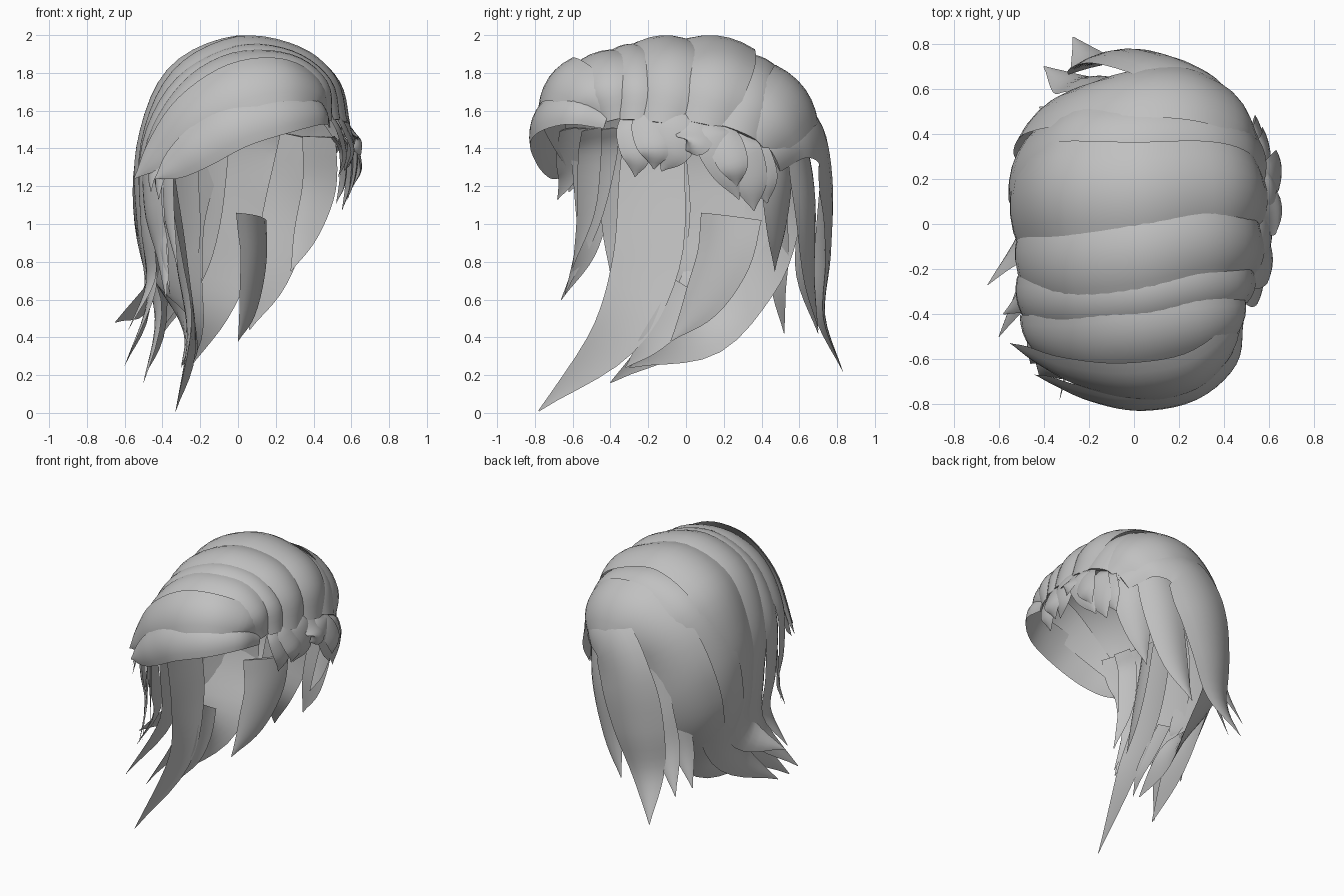
import bpy, bmesh, math
from mathutils import Vector

hair = bpy.data.materials.new("hair_grey")
hair.diffuse_color = (0.53, 0.53, 0.53, 1)
SUB, ACROSS = 5, 6


def spline(pts):
    # Catmull-Rom through (x, y, z, half width) points
    v = [Vector(p) for p in pts]
    v = [2 * v[0] - v[1]] + v + [2 * v[-1] - v[-2]]
    out = []
    for i in range(1, len(v) - 2):
        a, b, c, d = v[i - 1:i + 3]
        for s in range(SUB):
            t = s / SUB
            out.append(0.5 * (2 * b + (c - a) * t + (2 * a - 5 * b + 4 * c - d) * t * t
                              + (3 * b - a - 3 * c + d) * t ** 3))
    return out + [v[-2]]


def strand(name, pts, k=1.0, bulge=0.27, normal=None):
    # Tapered lock: crescent section swept along a path, arched away from the head
    path = spline(pts)
    bm = bmesh.new()
    rings = []
    for i, p in enumerate(path):
        pos, hw = p.xyz, max(p.w, 0.003)
        tan = (path[min(i + 1, len(path) - 1)].xyz - path[max(i - 1, 0)].xyz).normalized()
        n = Vector(normal) if normal else Vector((pos.x, pos.y * k, max(pos.z - 1.25, 0)))
        side = tan.cross(n).normalized()
        out = side.cross(tan)
        ring = []
        for j in range(ACROSS + 1):
            a = -1 + 2 * j / ACROSS
            ring.append(pos + side * a * hw + out * hw * bulge * (1 - a * a))
        for j in range(ACROSS - 1, 0, -1):
            a = -1 + 2 * j / ACROSS
            ring.append(pos + side * a * hw + out * hw * (bulge - 0.2) * (1 - a * a))
        rings.append([bm.verts.new(c) for c in ring])
    m = len(rings[0])
    for r, q in zip(rings, rings[1:]):
        for j in range(m):
            bm.faces.new((r[j], r[(j + 1) % m], q[(j + 1) % m], q[j]))
    bm.faces.new(rings[0])
    bm.faces.new(rings[-1])
    bmesh.ops.recalc_face_normals(bm, faces=bm.faces)
    me = bpy.data.meshes.new(name)
    bm.to_mesh(me)
    bm.free()
    me.shade_smooth()
    me.set_sharp_from_angle(angle=math.radians(40))
    me.materials.append(hair)
    bpy.context.collection.objects.link(bpy.data.objects.new(name, me))


# Fringe sweeping across the forehead
strand("lower_fringe", [(.47, -.42, 1.55, .05), (.43, -.6, 1.6, .08), (.25, -.745, 1.585, .11),
       (0, -.785, 1.525, .13), (-.2, -.75, 1.41, .12), (-.34, -.7, 1.31, .08), (-.44, -.67, 1.24, 0)])
strand("upper_fringe", [(.46, -.4, 1.57, .06), (.42, -.52, 1.7, .11), (.25, -.655, 1.765, .14),
       (0, -.7, 1.725, .155), (-.25, -.665, 1.57, .14), (-.43, -.59, 1.37, .09), (-.55, -.53, 1.24, 0)])

# Bands over the crown, rooted at the side parting
strand("front_band", [(.48, -.38, 1.55, .06), (.45, -.42, 1.73, .1), (.28, -.45, 1.85, .13),
       (0, -.5, 1.85, .15), (-.25, -.53, 1.70, .15), (-.43, -.51, 1.42, .12),
       (-.45, -.5, 1.1, .1), (-.4, -.53, .85, .06), (-.38, -.66, .6, 0)], .5)
strand("narrow_band", [(.52, -.28, 1.55, .07), (.47, -.27, 1.75, .09), (.28, -.28, 1.89, .1),
       (0, -.33, 1.915, .1), (-.3, -.35, 1.75, .11), (-.47, -.35, 1.42, .12),
       (-.48, -.34, 1.0, .11), (-.46, -.32, .7, .08), (-.58, -.4, .44, 0)], .4)
strand("middle_band", [(.55, -.13, 1.53, .11), (.49, -.09, 1.75, .14), (.31, -.08, 1.9, .16),
       (0, -.14, 1.945, .18), (-.31, -.17, 1.78, .18), (-.47, -.17, 1.42, .17),
       (-.47, -.14, 1.0, .16), (-.45, -.22, .6, .12), (-.6, -.5, .25, 0)], .3)
strand("crown_band", [(.56, .1, 1.52, .13), (.5, .15, 1.73, .17), (.33, .18, 1.87, .19),
       (0, .15, 1.94, .215), (-.33, .15, 1.78, .22), (-.48, .12, 1.4, .22),
       (-.48, .08, 1.0, .21), (-.46, -.04, .65, .14), (-.65, -.27, .48, 0)], .4)
strand("rear_crown_band", [(.55, .3, 1.47, .13), (.47, .37, 1.66, .13), (.3, .41, 1.79, .12),
       (0, .41, 1.84, .125), (-.3, .38, 1.7, .15), (-.46, .31, 1.32, .18),
       (-.46, .24, .9, .2), (-.4, .03, .5, .15), (-.5, -.4, .16, 0)], .8)
strand("rear_band", [(.52, .37, 1.43, .13), (.44, .5, 1.57, .17), (.25, .575, 1.675, .19),
       (0, .585, 1.66, .2), (-.23, .54, 1.47, .22), (-.35, .48, 1.1, .23),
       (-.34, .37, .75, .21), (-.25, .1, .43, .14), (-.3, -.3, .24, 0)])

# Locks falling behind the neck
strand("back_lock", [(.49, .45, 1.36, .1), (.35, .6, 1.48, .14), (.13, .685, 1.45, .2),
       (-.01, .715, 1.18, .235), (-.1, .71, .85, .2), (-.17, .7, .52, .12), (-.27, .83, .22, 0)])
strand("back_right_lock", [(.43, .46, 1.46, .12), (.43, .48, 1.2, .12), (.36, .48, .95, .08),
       (.28, .47, .75, 0)])
strand("back_inner_lock", [(.33, .58, 1.46, .12), (.27, .63, 1.1, .14), (.17, .65, .72, .1),
       (.06, .7, .44, 0)])
strand("back_left_lock", [(-.12, .6, 1.45, .08), (-.2, .62, 1.0, .11), (-.28, .62, .7, .09),
       (-.4, .7, .42, 0)])
strand("back_left_wisp", [(-.28, .47, 1.3, .08), (-.28, .5, .9, .09), (-.33, .49, .65, .07),
       (-.42, .52, .42, 0)])
strand("nape_lock", [(.07, .24, 1.04, .18), (.08, .2, .82, .16), (.05, .08, .58, .11),
       (0, -.08, .38, 0)], normal=(.9, -.45, 0), bulge=.2)

# Long lock hanging inside the left side
strand("long_side_lock", [(-.38, -.18, 1.58, .14), (-.35, -.18, 1.25, .175), (-.28, -.21, .8, .18),
       (-.235, -.38, .4, .13), (-.33, -.78, .01, 0)], normal=(-1, .1, 0))
strand("left_inner_lock", [(-.26, .02, .66, .09), (-.23, -.08, .5, .09), (-.22, -.2, .36, .06),
       (-.26, -.32, .24, 0)], normal=(-1, .1, 0))

# Thin wisps under the fringe
for i, (x, y, tx, ty, tz) in enumerate([(-.36, -.62, -.42, -.68, 1.13), (-.4, -.57, -.46, -.62, 1.17),
                                        (-.37, -.5, -.32, -.6, .77), (-.42, -.42, -.36, -.64, .63)]):
    strand(f"fringe_wisp_{i + 1}", [(x + .06, y, 1.5, .06), (x, y - .01, 1.36, .07),
           ((x + tx) / 2 - .02, (y + ty) / 2 + .02, (1.36 + tz) / 2, .055), (tx, ty, tz, 0)], .4)

# Short tufts below the parting: root x, y, z, tip x, y, z, half width
tufts = [(.48, -.29, 1.58, .53, -.27, 1.25, .09), (.5, -.2, 1.61, .57, -.17, 1.29, .1),
         (.52, -.06, 1.61, .56, -.13, 1.28, .12), (.54, .04, 1.58, .61, 0, 1.39, .1),
         (.56, .13, 1.54, .58, .28, 1.13, .1), (.56, .2, 1.52, .61, .27, 1.2, .09),
         (.53, .28, 1.48, .55, .36, 1.07, .11), (.5, .34, 1.46, .52, .43, 1.11, .1)]
for i, (x, y, z, tx, ty, tz, w) in enumerate(tufts):
    strand(f"side_tuft_{i + 1}", [(x, y, z, w * .6), (x + .05, y + .01, z - .09, w),
           (max(x, tx) + .03, (y + ty) / 2 + .02, (z + tz) / 2 - .06, w * .85), (tx, ty, tz, 0)],
           .2, bulge=.2)
